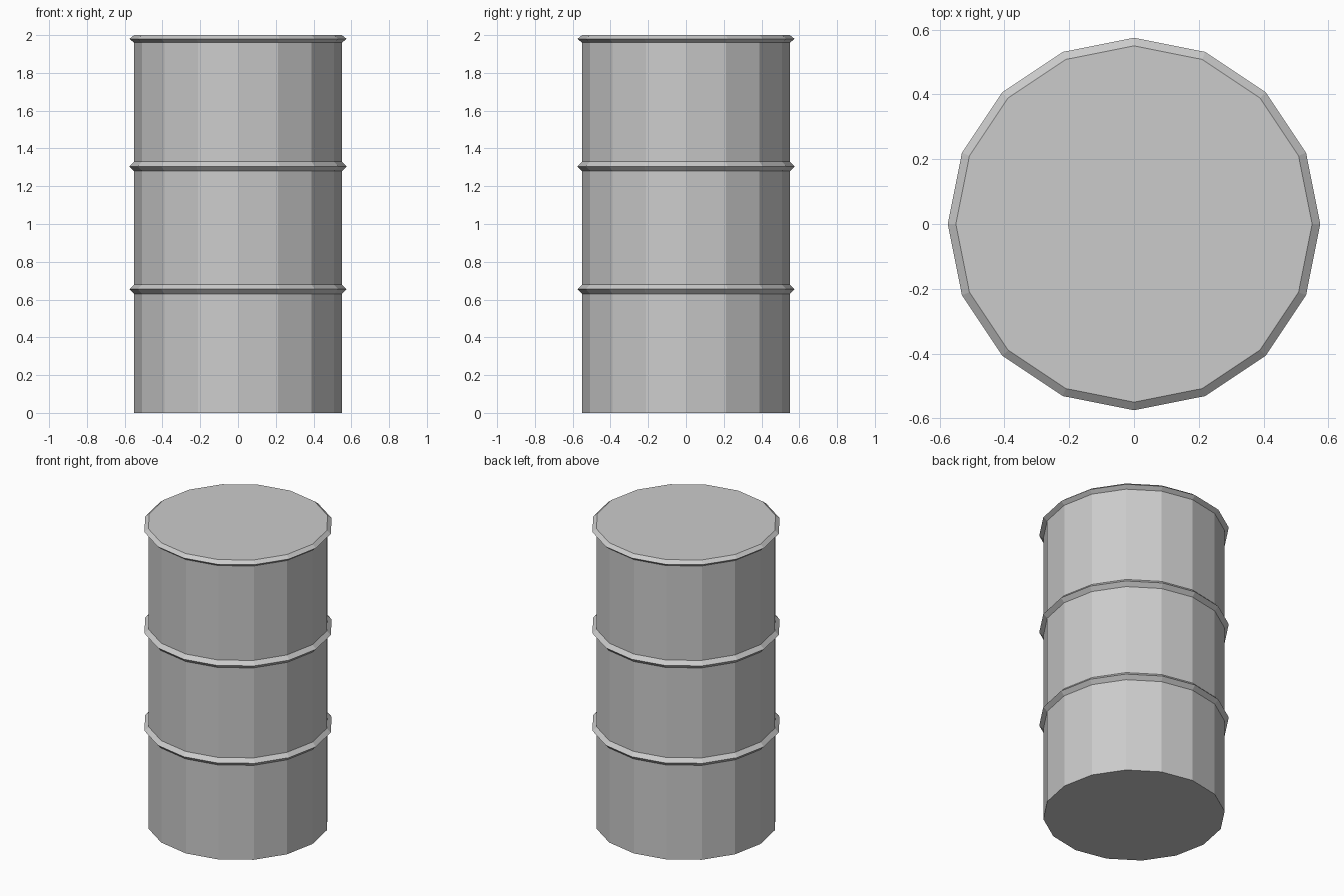
import bpy, bmesh
from math import cos, sin, tau

if "Cube" in bpy.data.objects:
    bpy.data.objects.remove(bpy.data.objects["Cube"])

SIDES = 16
R_BODY, R_HOOP = 0.55, 0.575


def lathe(name, profile):
    """Revolve a (radius, z) profile around z and cap both ends."""
    bm = bmesh.new()
    rings = [[bm.verts.new((r * cos(tau * i / SIDES), r * sin(tau * i / SIDES), z))
              for i in range(SIDES)] for r, z in profile]
    for low, high in zip(rings, rings[1:]):
        for i in range(SIDES):
            j = (i + 1) % SIDES
            bm.faces.new((low[i], low[j], high[j], high[i]))
    bm.faces.new(rings[0][::-1])
    bm.faces.new(rings[-1])
    mesh = bpy.data.meshes.new(name)
    bm.to_mesh(mesh)
    bm.free()
    obj = bpy.data.objects.new(name, mesh)
    bpy.context.collection.objects.link(obj)
    return obj


# Drum wall with two raised hoops and a top rim
profile = [(R_BODY, 0.0)]
for z, half in ((0.655, 0.025), (1.305, 0.025), (1.98, 0.02)):
    profile += [(R_BODY, z - half), (R_HOOP, z), (R_BODY, z + half)]
lathe("drum", profile)
